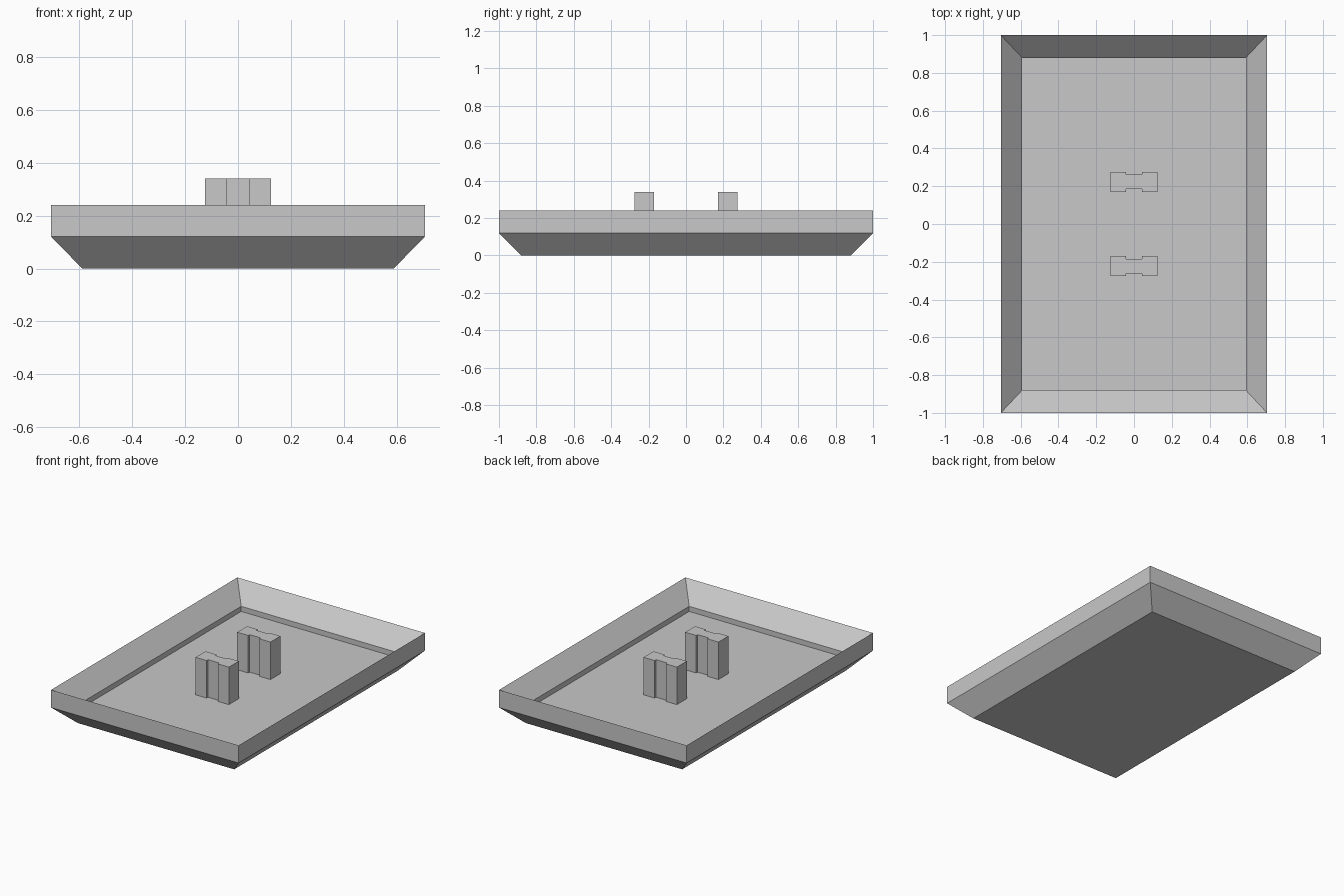
import bpy
import bmesh

cube = bpy.data.objects.get("Cube")
if cube:
    bpy.data.objects.remove(cube, do_unlink=True)

grey = bpy.data.materials.new("light_grey")
grey.use_nodes = True
colour = (0.58, 0.58, 0.58, 1)
grey.diffuse_color = colour
grey.node_tree.nodes["Principled BSDF"].inputs["Base Color"].default_value = colour


def loft(name, rings):
    """Skin matching closed rings and cap the first and last."""
    bm = bmesh.new()
    loops = [[bm.verts.new(p) for p in ring] for ring in rings]
    for low, high in zip(loops, loops[1:]):
        for i in range(len(low)):
            j = (i + 1) % len(low)
            bm.faces.new((low[i], low[j], high[j], high[i]))
    bm.faces.new(loops[0][::-1])
    bm.faces.new(loops[-1])
    bmesh.ops.recalc_face_normals(bm, faces=bm.faces)
    mesh = bpy.data.meshes.new(name)
    bm.to_mesh(mesh)
    bm.free()
    mesh.materials.append(grey)
    obj = bpy.data.objects.new(name, mesh)
    bpy.context.collection.objects.link(obj)
    return obj


def rectangle(x, y, z):
    return [(-x, -y, z), (x, -y, z), (x, y, z), (-x, y, z)]


# Tray: bevelled underside, upright rim, sloped inner wall, small step, floor
FLOOR = 0.085
loft("tray", [
    rectangle(0.588, 0.88, 0),
    rectangle(0.705, 1, 0.12),
    rectangle(0.705, 1, 0.24),
    rectangle(0.592, 0.88, 0.12),
    rectangle(0.592, 0.88, FLOOR),
])

# Two notched posts standing on the floor
half = [(-0.125, 0.053), (-0.043, 0.053), (-0.043, 0.038),
        (0.043, 0.038), (0.043, 0.053), (0.125, 0.053)]
outline = half + [(-x, -y) for x, y in half]
for name, centre in (("front_post", -0.223), ("back_post", 0.223)):
    loft(name, [[(x, y + centre, z) for x, y in outline]
                for z in (FLOOR, 0.34)])
